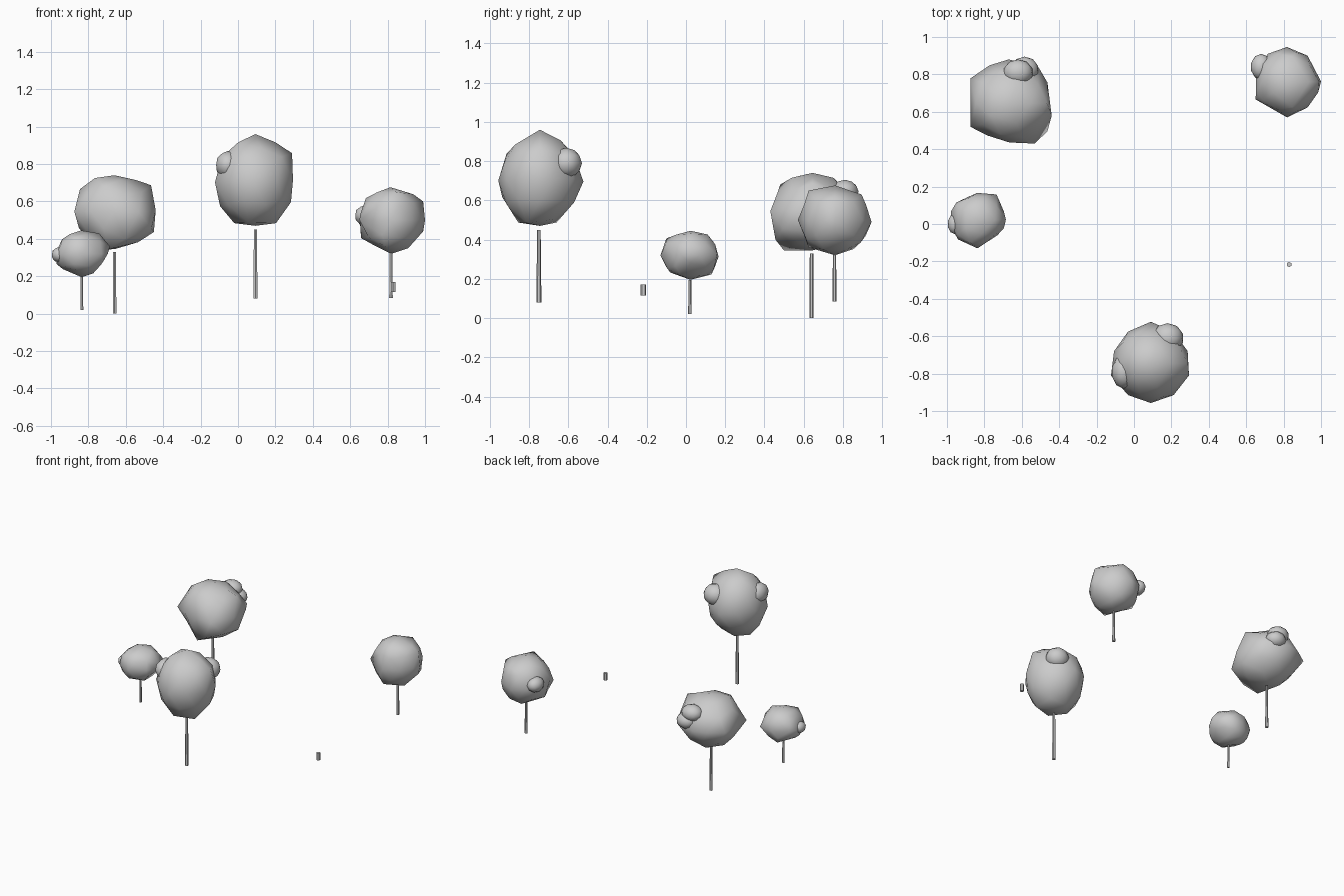
import bpy, bmesh
from mathutils import Vector


def finish(name, bm, smooth=True):
    mesh = bpy.data.meshes.new(name)
    bmesh.ops.recalc_face_normals(bm, faces=bm.faces)
    bm.to_mesh(mesh)
    bm.free()
    for p in mesh.polygons:
        p.use_smooth = smooth
    ob = bpy.data.objects.new(name, mesh)
    bpy.context.collection.objects.link(ob)


def post(name, x, y, z0, z1, r0, r1):
    bm = bmesh.new()
    bmesh.ops.create_cone(bm, cap_ends=True, segments=6, radius1=r0, radius2=r1, depth=z1 - z0)
    bmesh.ops.translate(bm, verts=bm.verts, vec=(x, y, (z0 + z1) / 2))
    finish(name, bm, False)


def blob(name, centre, radii, outlines=()):
    """Coarse ball whose nearest vertices are pulled onto outline points in a view plane."""
    bm = bmesh.new()
    bmesh.ops.create_icosphere(bm, subdivisions=2, radius=1)
    c = Vector(centre)
    for v in bm.verts:
        v.co = c + Vector([v.co[i] * radii[i] for i in range(3)])
    free = set(bm.verts)
    for (a, b), points in outlines:
        for p, q in points:
            target = c.copy()
            target[a], target[b] = p, q
            v = min(sorted(free, key=lambda w: w.index), key=lambda w: (w.co - target).length)
            if (v.co - target).length < 0.11:
                v.co[a], v.co[b] = p, q
                free.discard(v)
    finish(name, bm)


FRONT, SIDE, TOP = (0, 2), (1, 2), (0, 1)

# Trunks and the lone stump
post("rear_left_trunk", -0.66, 0.64, 0.0, 0.33, 0.011, 0.009)
post("left_trunk", -0.835, 0.02, 0.02, 0.195, 0.009, 0.007)
post("front_trunk", 0.093, -0.75, 0.08, 0.45, 0.013, 0.009)
post("rear_right_trunk", 0.818, 0.757, 0.085, 0.325, 0.011, 0.008)
post("stump", 0.829, -0.217, 0.115, 0.17, 0.014, 0.014)

# Rear left crown
blob("rear_left_crown", (-0.66, 0.645, 0.545), (0.212, 0.212, 0.2), [
    (FRONT, [(-0.66, 0.74), (-0.465, 0.687), (-0.44, 0.553), (-0.45, 0.436), (-0.535, 0.382),
             (-0.66, 0.345), (-0.845, 0.666), (-0.765, 0.725)]),
    (SIDE, [(0.48, 0.68), (0.456, 0.4), (0.5, 0.344)]),
    (TOP, [(-0.875, 0.778), (-0.875, 0.52), (-0.666, 0.436), (-0.532, 0.43), (-0.463, 0.495),
           (-0.463, 0.757), (-0.51, 0.837), (-0.67, 0.88), (-0.773, 0.848)])])
blob("rear_left_upper_tuft", (-0.62, 0.81, 0.645), (0.08, 0.07, 0.06))
blob("rear_left_lower_tuft", (-0.585, 0.825, 0.585), (0.075, 0.07, 0.06))

# Left crown
blob("left_crown", (-0.837, 0.023, 0.32), (0.148, 0.148, 0.123), [
    (FRONT, [(-0.84, 0.445), (-0.743, 0.43), (-0.685, 0.36), (-0.72, 0.28), (-0.835, 0.195),
             (-0.936, 0.238), (-0.975, 0.313), (-0.94, 0.398)]),
    (SIDE, [(0.11, 0.426), (0.166, 0.314), (0.13, 0.222), (-0.08, 0.232), (-0.13, 0.32),
            (-0.1, 0.406)]),
    (TOP, [(-0.735, 0.158), (-0.73, -0.06), (-0.94, -0.083), (-0.95, 0.115)])])
blob("left_tuft", (-0.955, 0.0, 0.315), (0.042, 0.055, 0.042))

# Front crown
blob("front_crown", (0.09, -0.745, 0.71), (0.207, 0.21, 0.243), [
    (FRONT, [(0.093, 0.96), (0.289, 0.858), (0.294, 0.714), (0.283, 0.596), (0.203, 0.484),
             (0.093, 0.47), (-0.02, 0.484), (-0.096, 0.575), (-0.123, 0.703)]),
    (SIDE, [(-0.64, 0.906), (-0.523, 0.696), (-0.57, 0.59), (-0.66, 0.487), (-0.855, 0.487),
            (-0.936, 0.615), (-0.957, 0.7), (-0.926, 0.793), (-0.87, 0.885)])])
blob("front_left_tuft", (-0.055, -0.79, 0.795), (0.065, 0.09, 0.075))
blob("front_rear_tuft", (0.18, -0.61, 0.79), (0.085, 0.08, 0.078))

# Rear right crown
blob("rear_right_crown", (0.818, 0.76, 0.5), (0.175, 0.185, 0.175), [
    (FRONT, [(0.815, 0.676), (0.936, 0.639), (0.99, 0.6), (0.99, 0.44), (0.91, 0.35),
             (0.818, 0.32), (0.738, 0.36), (0.658, 0.404), (0.652, 0.527), (0.684, 0.618)]),
    (SIDE, [(0.895, 0.63), (0.946, 0.49), (0.89, 0.385), (0.625, 0.36), (0.57, 0.5),
            (0.625, 0.65)]),
    (TOP, [(0.928, 0.9), (1.0, 0.762), (0.928, 0.623), (0.65, 0.666)])])
blob("rear_right_tuft", (0.68, 0.84, 0.525), (0.056, 0.07, 0.055))
